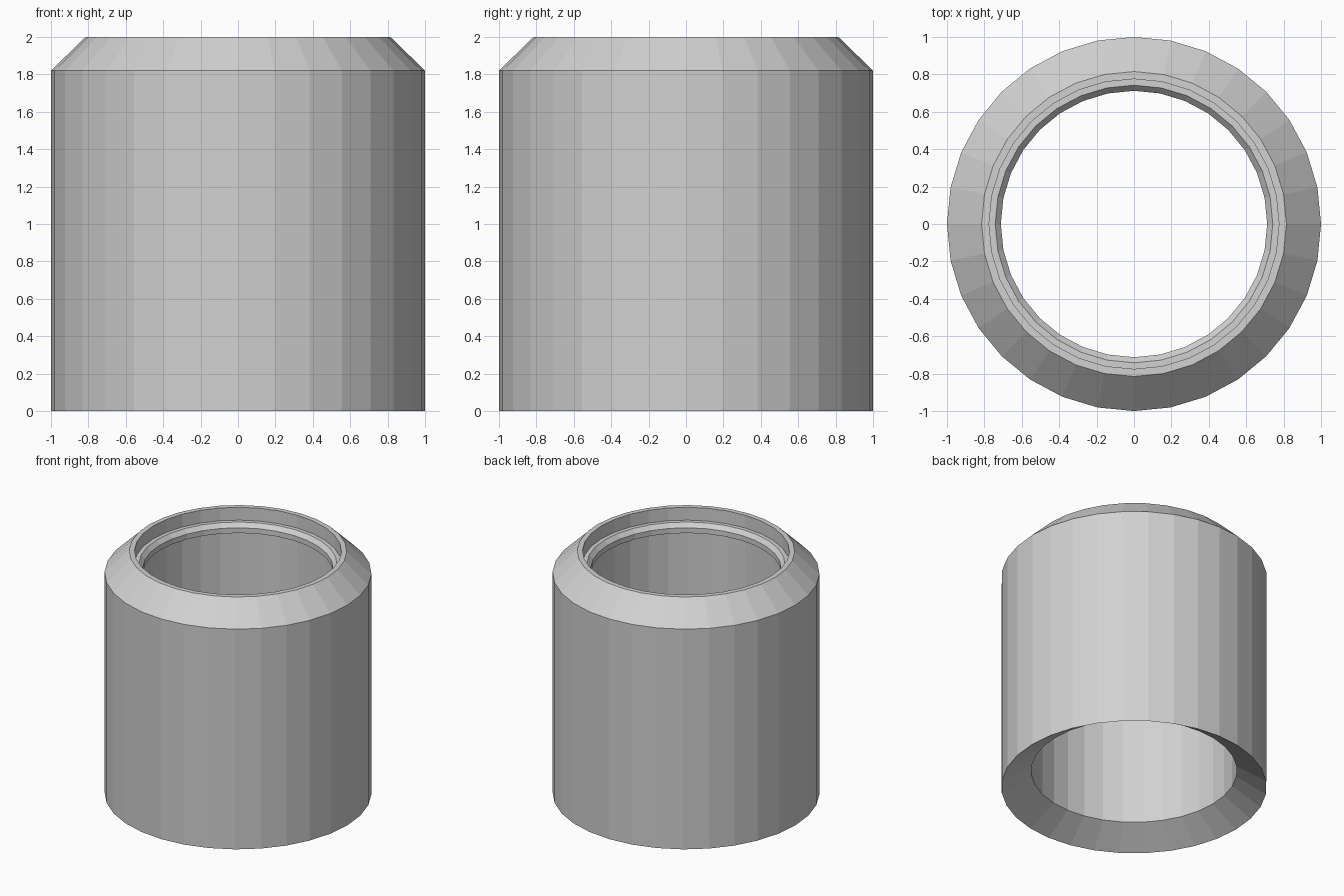
import bpy
import bmesh
from math import cos, sin, tau

cube = bpy.data.objects.get("Cube")
if cube:
    bpy.data.objects.remove(cube, do_unlink=True)

SIDES = 32

# Single light grey material
grey = bpy.data.materials.new("light_grey")
grey.use_nodes = True
colour = (0.64, 0.64, 0.64, 1)
grey.diffuse_color = colour
grey.node_tree.nodes["Principled BSDF"].inputs["Base Color"].default_value = colour


def lathe(name, profile, material):
    """Revolve a closed (radius, height) profile about z into a faceted ring."""
    bm = bmesh.new()
    rings = [[bm.verts.new((r * cos(tau * i / SIDES), r * sin(tau * i / SIDES), z))
              for i in range(SIDES)] for r, z in profile]
    for k, ring in enumerate(rings):
        following = rings[(k + 1) % len(rings)]
        for i in range(SIDES):
            j = (i + 1) % SIDES
            bm.faces.new((ring[i], ring[j], following[j], following[i]))
    bmesh.ops.recalc_face_normals(bm, faces=bm.faces)
    mesh = bpy.data.meshes.new(name)
    bm.to_mesh(mesh)
    bm.free()
    mesh.materials.append(material)
    obj = bpy.data.objects.new(name, mesh)
    bpy.context.collection.objects.link(obj)
    return obj


# Sleeve: chamfered shoulder, recessed mouth, inner lip, bore and flared base
lathe("sleeve", [
    (1.0, 0.0), (1.0, 1.82),        # outer wall
    (0.815, 2.0), (0.775, 2.0),     # shoulder and rim
    (0.775, 1.894), (0.742, 1.894), # recess and seat
    (0.712, 1.86), (0.712, 1.817),  # bevelled lip
    (0.775, 1.817), (0.775, 0.14),  # lip underside and bore
], grey)
